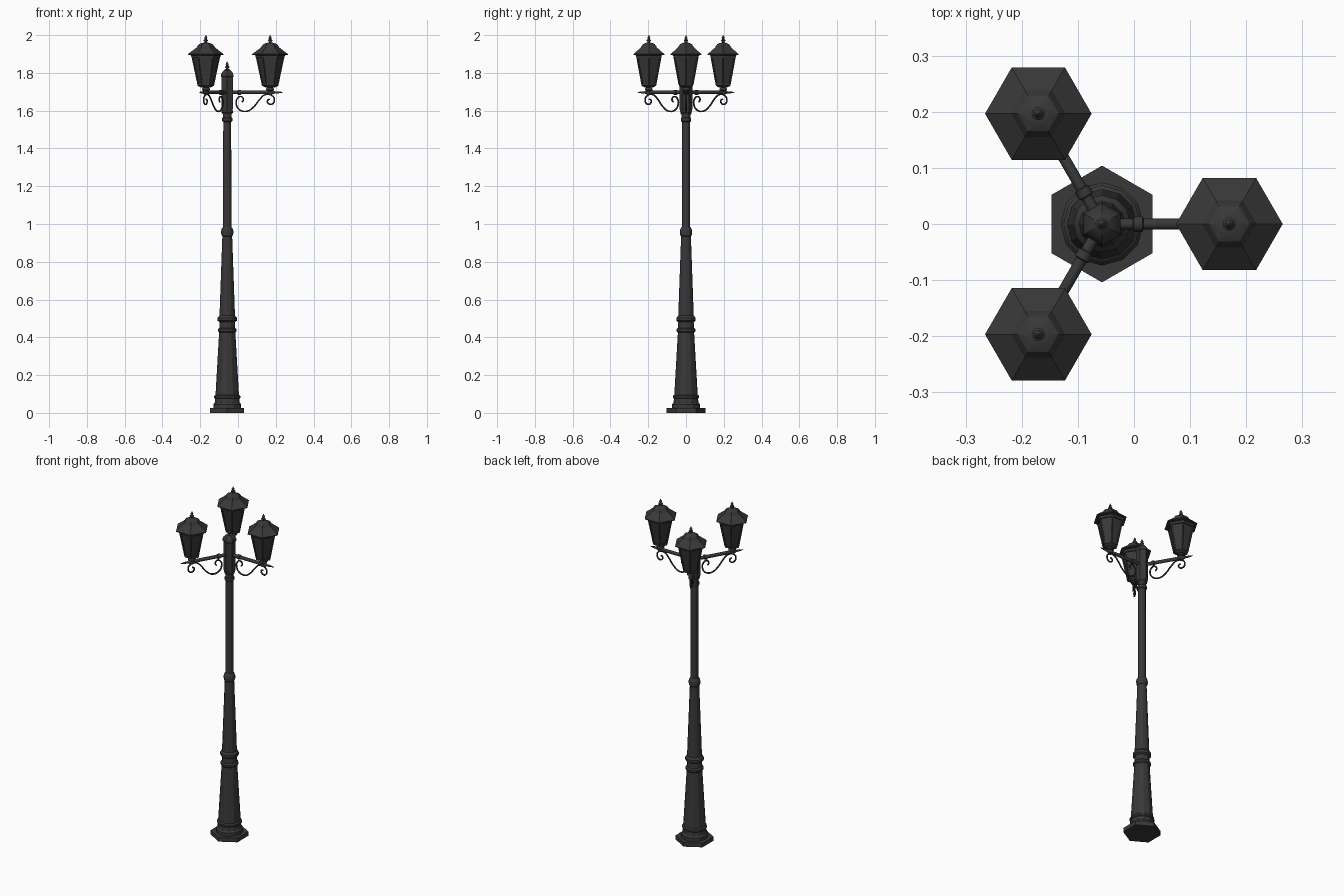
import bpy, bmesh, math
from mathutils import Vector

cube = bpy.data.objects.get("Cube")
if cube:
    bpy.data.objects.remove(cube, do_unlink=True)

iron = bpy.data.materials.new("dark iron")
iron.use_nodes = True
color = (0.04, 0.04, 0.04, 1)
iron.diffuse_color = color
iron.node_tree.nodes["Principled BSDF"].inputs["Base Color"].default_value = color

POST = Vector((-0.057, 0, 0))
REACH = 0.227


def finish(obj, angle):
    """Give the object its material and shading."""
    obj.data.materials.append(iron)
    bpy.ops.object.select_all(action='DESELECT')
    obj.select_set(True)
    bpy.context.view_layer.objects.active = obj
    bpy.ops.object.shade_smooth_by_angle(angle=math.radians(angle))


def lathe(name, profile, sides, center=POST, turn=0.0, angle=25, direction=None):
    """Revolve (radius, height) pairs; optionally point the axis along direction."""
    bm = bmesh.new()
    rings = []
    for r, z in profile:
        rings.append([bm.verts.new((r * math.cos(turn + math.tau * i / sides),
                                    r * math.sin(turn + math.tau * i / sides), z))
                      for i in range(sides)])
    for low, high in zip(rings, rings[1:]):
        for i in range(sides):
            j = (i + 1) % sides
            bm.faces.new((low[i], low[j], high[j], high[i]))
    bm.faces.new(rings[0][::-1])
    bm.faces.new(rings[-1])
    mesh = bpy.data.meshes.new(name)
    bm.to_mesh(mesh)
    bm.free()
    obj = bpy.data.objects.new(name, mesh)
    obj.location = center
    if direction:
        obj.rotation_euler = direction.to_track_quat('Z', 'Y').to_euler()
    bpy.context.collection.objects.link(obj)
    finish(obj, angle)
    return obj


def wire(name, points, radius, smooth=True):
    """Round bar that follows the points."""
    curve = bpy.data.curves.new(name, 'CURVE')
    curve.dimensions = '3D'
    curve.bevel_depth = radius
    curve.bevel_resolution = 1
    curve.resolution_u = 5
    curve.use_fill_caps = True
    if smooth:
        spline = curve.splines.new('BEZIER')
        spline.bezier_points.add(len(points) - 1)
        for bp, p in zip(spline.bezier_points, points):
            bp.co = p
            bp.handle_left_type = bp.handle_right_type = 'AUTO'
    else:
        spline = curve.splines.new('POLY')
        spline.points.add(len(points) - 1)
        for sp, p in zip(spline.points, points):
            sp.co = (*p, 1)
    obj = bpy.data.objects.new(name, curve)
    bpy.context.collection.objects.link(obj)
    bpy.ops.object.select_all(action='DESELECT')
    obj.select_set(True)
    bpy.context.view_layer.objects.active = obj
    bpy.ops.object.convert(target='MESH')
    obj = bpy.context.view_layer.objects.active
    obj.data.materials.clear()
    finish(obj, 50)


def finial(name, center):
    """Small turned ornament, 0.045 tall."""
    lathe(name, [(.014, 0), (.014, .003), (.007, .007), (.007, .010), (.012, .015),
                 (.012, .019), (.005, .024), (.008, .029), (.008, .032),
                 (.004, .038), (.001, .045)], 10, center, angle=50)


# Post: plinth, flared foot, tapered shaft and slim pole
lathe("plinth", [(.104, 0), (.104, .025)], 6, turn=math.pi / 6)
lathe("foot", [(.074, .025), (.074, .045), (.066, .055), (.064, .075), (.069, .08),
               (.069, .09), (.062, .096), (.043, .425), (.050, .432), (.050, .443),
               (.042, .45), (.041, .48), (.051, .488), (.051, .503), (.041, .515)], 12)
lathe("shaft", [(.041, .515), (.026, .935), (.031, .942), (.033, .96),
                (.029, .975), (.022, .985)], 12)
lathe("pole", [(.022, .985), (.021, 1.54), (.027, 1.545), (.027, 1.56),
               (.023, 1.565), (.023, 1.58), (.030, 1.59), (.030, 1.60)], 12)
lathe("post_head", [(.027, 1.58), (.034, 1.61), (.034, 1.775), (.038, 1.78), (.038, 1.79),
                    (.032, 1.803), (.020, 1.814), (.012, 1.818)], 6, turn=math.pi / 6)
finial("post_finial", POST + Vector((0, 0, 1.815)))

# Scroll seen from the side: (distance from post, height)
scroll = [(.078, 1.645), (.086, 1.658), (.072, 1.675), (.052, 1.662), (.048, 1.632),
          (.068, 1.603), (.105, 1.597), (.142, 1.622), (.17, 1.657), (.20, 1.684),
          (.235, 1.681), (.25, 1.657), (.236, 1.634), (.216, 1.640), (.214, 1.655),
          (.225, 1.661)]

SIDES = [(math.cos(math.tau * i / 6), math.sin(math.tau * i / 6)) for i in range(6)]

for n in range(3):
    a = math.tau * n / 3
    out = Vector((math.cos(a), math.sin(a), 0))
    tag = ("left", "back_right", "front_right")[n]

    # Arm with collar and pointed end, and the scroll below it
    lathe("arm_" + tag, [(.010, 0), (.010, .055), (.014, .057), (.014, .072), (.010, .074),
                         (.010, .245), (.006, .252), (.006, .270), (.001, .296)],
          10, POST + Vector((0, 0, 1.697)), angle=50, direction=out)
    wire("scroll_" + tag, [POST + out * d + Vector((0, 0, z)) for d, z in scroll], .0045)

    # Lantern: holder, panes, corner bars, roof, finial
    base = POST + out * REACH
    lathe("holder_" + tag, [(.013, 1.685), (.013, 1.705), (.021, 1.709), (.021, 1.716),
                            (.015, 1.722), (.022, 1.73)], 10, base, angle=50)
    lathe("lantern_base_" + tag, [(.024, 1.722), (.044, 1.732), (.044, 1.742)], 6, base)
    lathe("panes_" + tag, [(.039, 1.74), (.071, 1.893)], 6, base)
    for x, y in SIDES:
        wire("corner_bar_" + tag, [base + Vector((x * .040, y * .040, 1.737)),
                                   base + Vector((x * .073, y * .073, 1.893))], .005, False)
    lathe("roof_" + tag, [(.076, 1.88), (.078, 1.893), (.095, 1.895), (.095, 1.899),
                          (.048, 1.935), (.046, 1.940), (.036, 1.952), (.022, 1.958),
                          (.012, 1.960)], 6, base)
    finial("finial_" + tag, base + Vector((0, 0, 1.955)))
